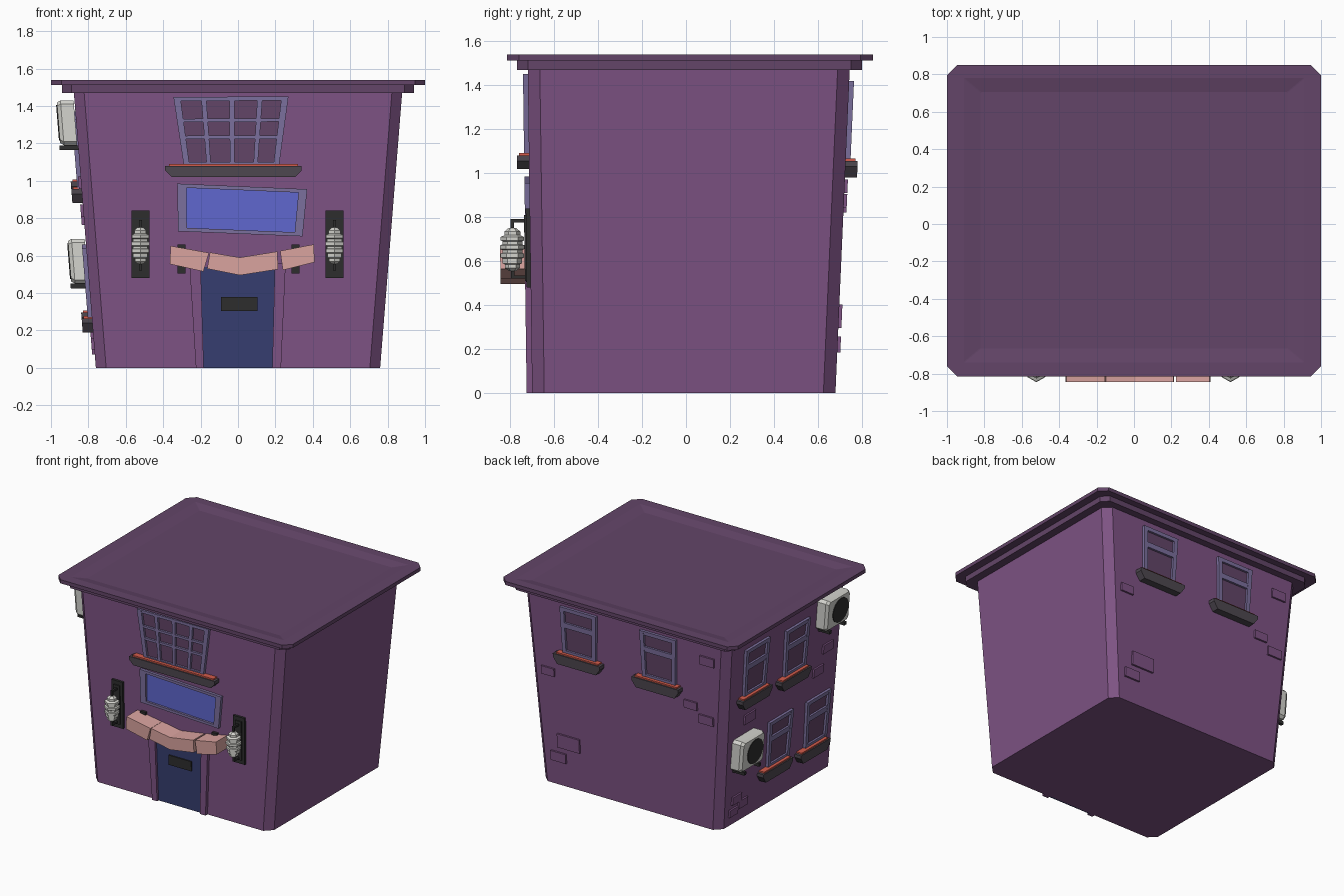
import bpy, bmesh, math

if "Cube" in bpy.data.objects:
    bpy.data.objects.remove(bpy.data.objects["Cube"])

def mat(name, r, g, b):
    lin = lambda c: (c / 255 / 12.92) if c < 11 else ((c / 255 + 0.055) / 1.055) ** 2.4
    m = bpy.data.materials.new(name)
    m.diffuse_color = (lin(r), lin(g), lin(b), 1)
    m.use_nodes = True
    m.node_tree.nodes["Principled BSDF"].inputs["Base Color"].default_value = m.diffuse_color
    return m

WALL = mat("wall purple", 126, 83, 132)
ROOF = mat("roof plum", 99, 69, 104)
FRAME = mat("frame lavender", 124, 112, 158)
BLUE = mat("sign blue", 96, 104, 208)
DOOR = mat("door navy", 54, 62, 112)
PINK = mat("awning salmon", 219, 164, 160)
RED = mat("flower red", 212, 92, 76)
BLACK = mat("iron black", 46, 46, 46)
GREY = mat("planter grey", 78, 72, 80)
WHITE = mat("metal white", 212, 212, 206)

# Sloping wall frames: (along wall, height, distance out of wall) -> xyz
front = lambda u, z, d: (u, -0.70 - 0.0136 * z - d, z)
back = lambda u, z, d: (u, 0.68 + 0.044 * z + d, z)
left = lambda u, z, d: (-0.76 - 0.08 * z - d, u, z)

def finish(name, bm, material):
    bmesh.ops.recalc_face_normals(bm, faces=bm.faces)
    me = bpy.data.meshes.new(name)
    bm.to_mesh(me)
    bm.free()
    me.materials.append(material)
    ob = bpy.data.objects.new(name, me)
    bpy.context.collection.objects.link(ob)

def loft(name, rings, material):
    bm = bmesh.new()
    vs = [[bm.verts.new(p) for p in r] for r in rings]
    n = len(vs[0])
    for a, b in zip(vs, vs[1:]):
        for i in range(n):
            bm.faces.new((a[i], a[(i + 1) % n], b[(i + 1) % n], b[i]))
    bm.faces.new(vs[0])
    bm.faces.new(vs[-1])
    finish(name, bm, material)

def solids(name, face, parts, material):
    """parts: (outline, inner depth, outer depth[, outer scale])"""
    bm = bmesh.new()
    for poly, d0, d1, *k in parts:
        k = k[0] if k else 1
        cu = sum(p[0] for p in poly) / len(poly)
        cz = sum(p[1] for p in poly) / len(poly)
        a = [bm.verts.new(face(u, z, d0)) for u, z in poly]
        b = [bm.verts.new(face(cu + (u - cu) * k, cz + (z - cz) * k, d1)) for u, z in poly]
        n = len(poly)
        for i in range(n):
            bm.faces.new((a[i], a[(i + 1) % n], b[(i + 1) % n], b[i]))
        bm.faces.new(a)
        bm.faces.new(b)
    finish(name, bm, material)

def rect(u0, u1, z0, z1):
    return [(u0, z0), (u1, z0), (u1, z1), (u0, z1)]

def cut_rect(x0, x1, y0, y1, c, z=None):
    p = [(x0 + c, y0), (x1 - c, y0), (x1, y0 + c), (x1, y1 - c),
         (x1 - c, y1), (x0 + c, y1), (x0, y1 - c), (x0, y0 + c)]
    return p if z is None else [(x, y, z) for x, y in p]

# Body with chamfered corners, flaring upwards
loft("house_body", [cut_rect(-0.76, 0.76, -0.70, 0.68, 0.055, 0),
                    cut_rect(-0.878, 0.878, -0.72, 0.745, 0.055, 1.475)], WALL)

# Stepped roof with a shallow recess
loft("roof", [cut_rect(-0.94, 0.94, -0.768, 0.80, 0.05, 1.47),
              cut_rect(-0.94, 0.94, -0.768, 0.80, 0.05, 1.512),
              cut_rect(-1, 1, -0.815, 0.85, 0.055, 1.512),
              cut_rect(-1, 1, -0.815, 0.85, 0.055, 1.54),
              cut_rect(-0.91, 0.91, -0.74, 0.78, 0.004, 1.54),
              cut_rect(-0.82, 0.82, -0.665, 0.705, 0.004, 1.525)], ROOF)

def window(name, face, quad, ss, ts, pane, depth=0.022):
    """quad: bl, br, tr, tl; ss/ts: bar spans across and up"""
    def q(s, t):
        bl, br, tr, tl = quad
        return tuple((1 - t) * ((1 - s) * bl[i] + s * br[i]) + t * ((1 - s) * tl[i] + s * tr[i])
                     for i in (0, 1))
    cell = lambda s0, s1, t0, t1: [q(s0, t0), q(s1, t0), q(s1, t1), q(s0, t1)]
    bars = [(cell(a, b, 0, 1), -0.01, depth) for a, b in ss]
    bars += [(cell(0, 1, a, b), -0.01, depth - 0.001) for a, b in ts]
    solids(name + "_frame", face, bars, FRAME)
    solids(name + "_pane", face, [(cell(0.02, 0.98, 0.02, 0.98), -0.004, 0.005)], pane)

def planter(name, face, u0, u1, top, h=0.065, depth=0.055):
    t = 0.035
    solids(name, face, [([(u0 + t, top - h), (u1 - t, top - h), (u1, top - 0.03), (u1, top - 0.005),
                          (u0, top - 0.005), (u0, top - 0.03)], -0.01, depth)], GREY)
    solids(name + "_flowers", face, [(rect(u0 + 0.02, u1 - 0.02, top - 0.01, top + 0.006),
                                      0, depth - 0.01)], RED)

# Front: grid window, planter and tilted sign
window("front_window", front, [(-0.29, 1.085), (0.22, 1.085), (0.27, 1.452), (-0.345, 1.447)],
       [(0, .06), (.24, .285), (.485, .53), (.73, .775), (.94, 1)],
       [(0, .04), (.38, .43), (.63, .68), (.94, 1)], ROOF)
planter("front_planter", front, -0.39, 0.34, 1.085)
window("sign", front, [(-0.32, 0.73), (0.345, 0.703), (0.37, 0.955), (-0.325, 0.985)],
       [(0, .07), (.935, 1)], [(0, .08), (.92, 1)], BLUE)

# Door, jambs and letter slot
solids("door", front, [([(-0.19, 0), (0.19, 0), (0.2, 0.54), (-0.2, 0.54)], -0.005, 0.006)], DOOR)
solids("door_jambs", front, [
    ([(-0.225, 0), (-0.183, 0), (-0.2, 0.56), (-0.26, 0.56)], -0.01, 0.025),
    ([(0.183, 0), (0.23, 0), (0.255, 0.56), (0.197, 0.56)], -0.01, 0.025)], WALL)
solids("letter_slot", front, [(rect(-0.09, 0.105, 0.305, 0.38), 0, 0.015)], BLACK)

# Sagging three-piece awning on two wall brackets
solids("awning", front, [
    ([(-0.365, 0.555), (-0.185, 0.515), (-0.155, 0.615), (-0.36, 0.652)], 0, 0.137),
    ([(-0.165, 0.53), (0.01, 0.495), (0.215, 0.527), (0.21, 0.622), (0.01, 0.59), (-0.15, 0.617)], 0, 0.137),
    ([(0.24, 0.522), (0.41, 0.565), (0.405, 0.66), (0.225, 0.625)], 0, 0.137)], PINK)
solids("awning_brackets", front,
       [(rect(u - 0.022, u + 0.022, 0.505, 0.66), -0.01, 0.02) for u in (-0.302, 0.308)], BLACK)

# Wall lanterns: back plate, arms and ribbed six-sided lamp
for side, u in (("left", -0.522), ("right", 0.516)):
    solids(side + "_lamp_holder", front, [
        (rect(u - 0.048, u + 0.048, 0.48, 0.84), -0.01, 0.018),
        (rect(u - 0.027, u + 0.027, 0.51, 0.81), 0.018, 0.026),
        (rect(u - 0.008, u + 0.008, 0.775, 0.791), 0.02, 0.085),
        (rect(u - 0.008, u + 0.008, 0.74, 0.791), 0.072, 0.088),
        (rect(u - 0.008, u + 0.008, 0.52, 0.534), 0.02, 0.085),
        (rect(u - 0.008, u + 0.008, 0.52, 0.56), 0.072, 0.088)], BLACK)
    profile = [(.016, .555), (.034, .568), (.034, .585), (.044, .59), (.044, .612), (.053, .617),
               (.053, .634), (.045, .638), (.045, .65), (.056, .655), (.056, .672), (.045, .676),
               (.045, .69), (.053, .694), (.053, .71), (.036, .718), (.036, .735), (.018, .75)]
    loft(side + "_lamp", [[(u + r * math.sin(i * math.pi / 3), -0.79 - r * math.cos(i * math.pi / 3), z)
                           for i in range(6)] for r, z in profile], WHITE)

# Sash windows with planters on the back and left walls
def sash(name, face, c, z0, z1, w, box_c, box_w):
    quad = [(c - w / 2 + .015, z0), (c + w / 2 - .015, z0), (c + w / 2, z1), (c - w / 2, z1)]
    window(name, face, quad, [(0, .11), (.89, 1)], [(0, .07), (.56, .67), (.92, 1)], ROOF)
    planter(name + "_planter", face, box_c - box_w / 2, box_c + box_w / 2, z0, 0.08)

for i, (c, bc) in enumerate(((0.39, 0.39), (-0.29, -0.28))):
    sash(f"back_window_{i}", back, c, 1.06, 1.42, 0.31, bc, 0.40)
for i, (c, z0, z1, bc) in enumerate(((0.385, 1.0, 1.37, 0.4), (-0.11, 0.96, 1.33, -0.08),
                                     (0.02, 0.30, 0.66, 0.07), (-0.44, 0.27, 0.64, -0.39))):
    sash(f"left_window_{i}", left, c, z0, z1, 0.29, bc, 0.36)

# Air conditioners with round fan grilles and brackets
for name, c, z in (("upper", -0.49, 1.31), ("lower", 0.465, 0.57)):
    box = cut_rect(c - 0.14, c + 0.14, z - 0.12, z + 0.12, 0.02)
    solids(name + "_air_conditioner", left, [(box, 0.005, 0.075), (box, 0.075, 0.095, 0.9)], WHITE)
    fan = [(c - 0.02 + 0.095 * math.cos(i * math.pi / 8), z + 0.095 * math.sin(i * math.pi / 8))
           for i in range(16)]
    solids(name + "_fan_grille", left, [(fan, 0.09, 0.1)], BLACK)
    solids(name + "_fan_brackets", left, [(rect(c + s - 0.012, c + s + 0.012, z - 0.145, z - 0.12),
                                           -0.01, 0.1) for s in (-0.09, 0.09)], BLACK)

# Loose bricks standing slightly proud of the walls
def bricks(name, face, spots):
    solids(name, face, [(rect(u - w / 2, u + w / 2, z - w * .28, z + w * .28), -0.01, 0.014)
                        for u, z, w in spots], WALL)

bricks("back_bricks", back, [(0.67, 0.875, 0.11), (-0.70, 1.32, 0.12), (-0.55, 0.94, 0.11),
                             (-0.68, 0.855, 0.12), (0.51, 0.35, 0.19), (0.60, 0.22, 0.13)])
bricks("left_bricks", left, [(0.41, 0.80, 0.13), (0.50, 0.19, 0.11), (0.42, 0.13, 0.11),
                             (0.53, 0.10, 0.10), (-0.52, 0.99, 0.12), (-0.42, 0.84, 0.12)])
